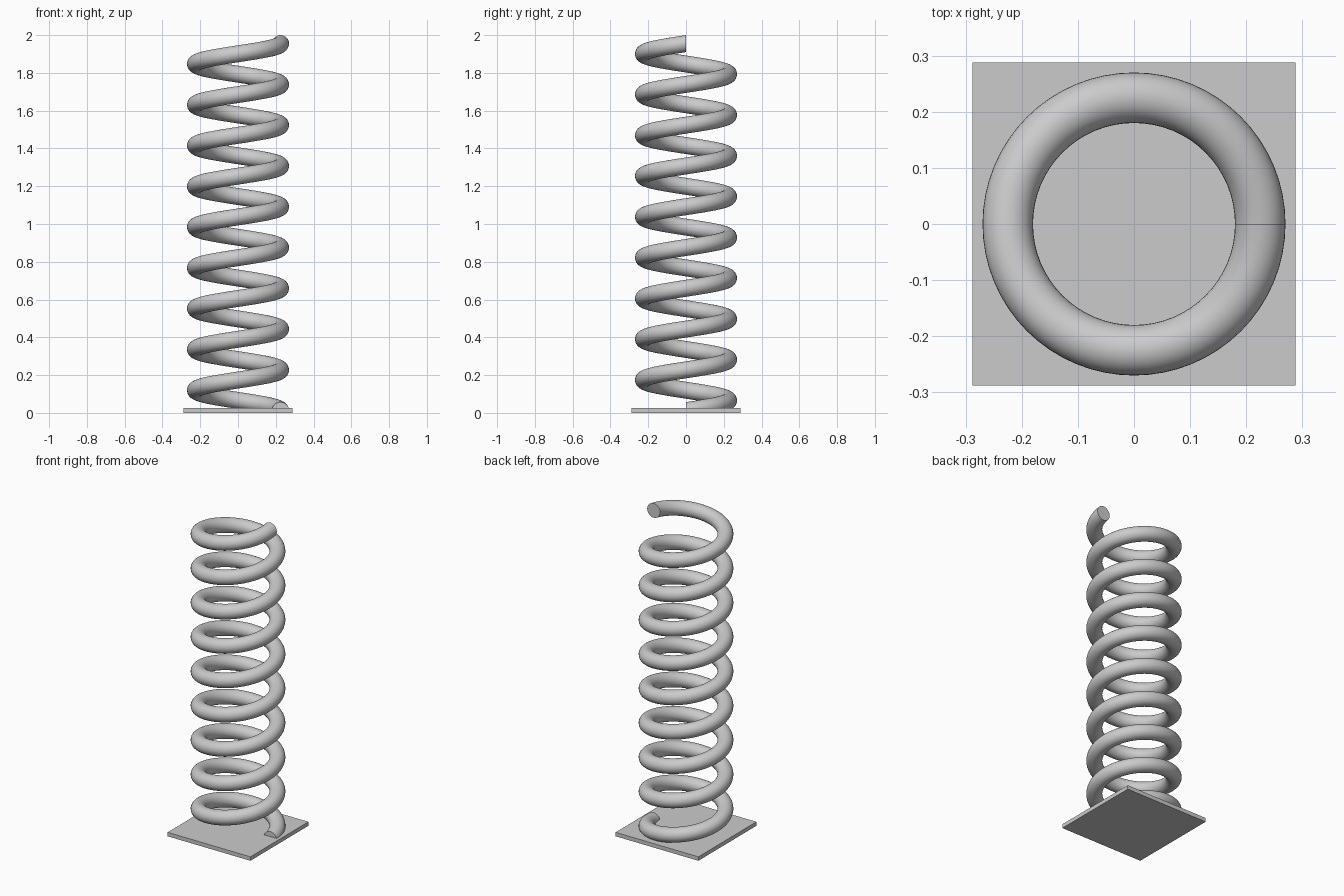
import bpy
import bmesh
from math import pi, radians, sin, cos

cube = bpy.data.objects.get("Cube")
if cube:
    bpy.data.objects.remove(cube, do_unlink=True)

COIL_RADIUS = 0.225
WIRE_RADIUS = 0.045
TURNS = 9
STEPS = 64          # rings per turn
SIDES = 32          # sides of the wire
BOTTOM = 0.012      # height of the wire centre at the lower end
TOP = 2.0 - WIRE_RADIUS
PLATE_HALF = 0.288
PLATE_THICK = 0.025

grey = bpy.data.materials.new("plain grey")
grey.use_nodes = True
colour = (0.6, 0.6, 0.6, 1)
grey.diffuse_color = colour
grey.node_tree.nodes["Principled BSDF"].inputs["Base Color"].default_value = colour


def add_object(name, bm):
    bmesh.ops.recalc_face_normals(bm, faces=bm.faces)
    mesh = bpy.data.meshes.new(name)
    bm.to_mesh(mesh)
    bm.free()
    mesh.materials.append(grey)
    obj = bpy.data.objects.new(name, mesh)
    bpy.context.collection.objects.link(obj)
    return obj


# Base plate
bm = bmesh.new()
bmesh.ops.create_cube(bm, size=1)
bmesh.ops.scale(bm, vec=(2 * PLATE_HALF, 2 * PLATE_HALF, PLATE_THICK), verts=bm.verts)
bmesh.ops.translate(bm, vec=(0, 0, PLATE_THICK / 2), verts=bm.verts)
add_object("base_plate", bm)

# Coil: upright round sections swept up a helix, closed at both ends
bm = bmesh.new()
rings = []
for i in range(TURNS * STEPS + 1):
    a = 2 * pi * i / STEPS
    z = BOTTOM + (TOP - BOTTOM) * i / (TURNS * STEPS)
    ring = []
    for j in range(SIDES):
        b = 2 * pi * j / SIDES
        r = COIL_RADIUS + WIRE_RADIUS * cos(b)
        ring.append(bm.verts.new((r * cos(a), r * sin(a), z + WIRE_RADIUS * sin(b))))
    rings.append(ring)
for low, high in zip(rings, rings[1:]):
    for j in range(SIDES):
        k = (j + 1) % SIDES
        bm.faces.new((low[j], low[k], high[k], high[j]))
bm.faces.new(rings[0])
bm.faces.new(rings[-1])

# Trim the lower end inside the plate
bmesh.ops.bisect_plane(bm, geom=bm.verts[:] + bm.edges[:] + bm.faces[:],
                       plane_co=(0, 0, PLATE_THICK / 2), plane_no=(0, 0, 1),
                       clear_inner=True)
bmesh.ops.holes_fill(bm, edges=[e for e in bm.edges if e.is_boundary], sides=0)
coil = add_object("spring_coil", bm)

bpy.ops.object.select_all(action="DESELECT")
coil.select_set(True)
bpy.context.view_layer.objects.active = coil
bpy.ops.object.shade_smooth_by_angle(angle=radians(35))
